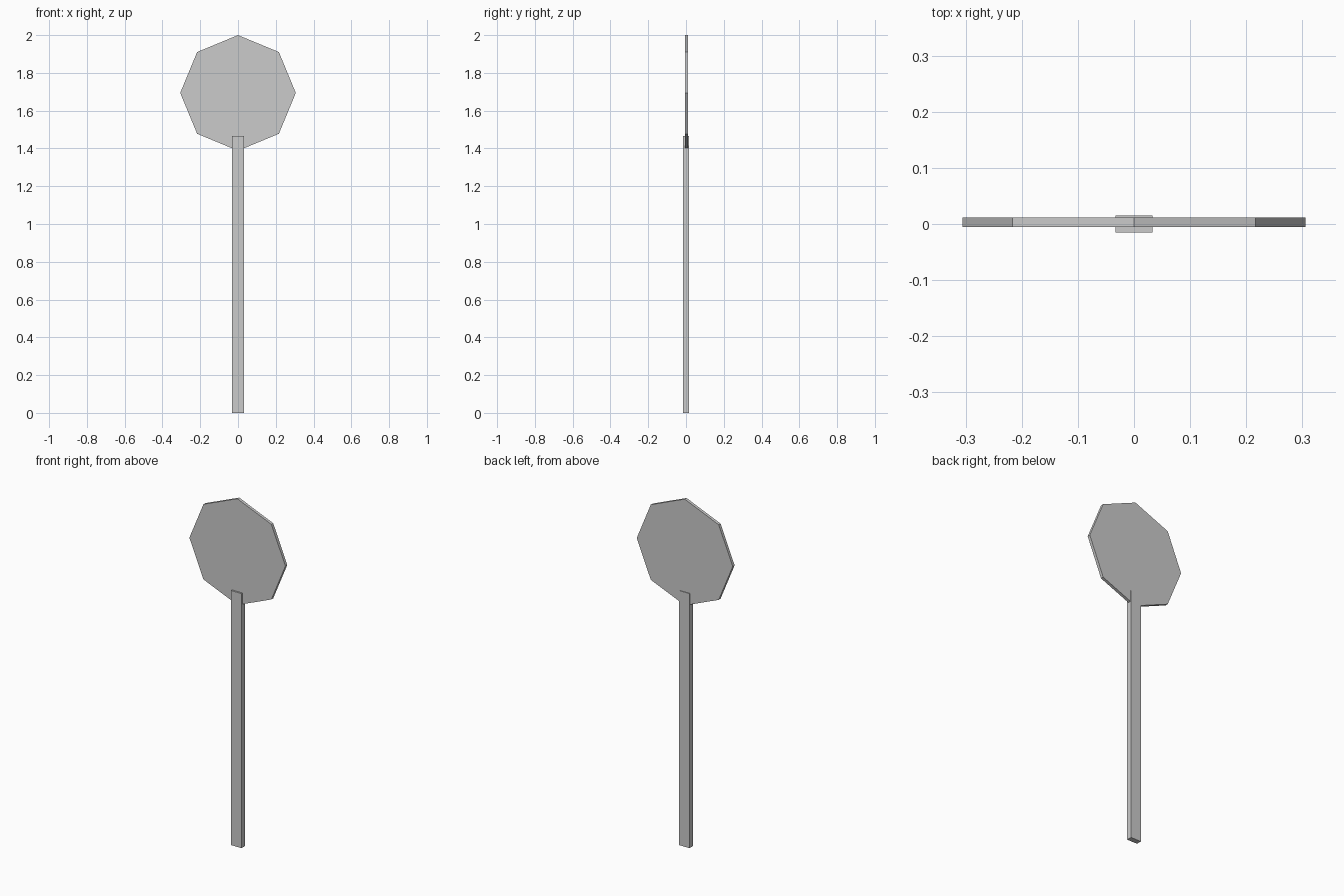
import bpy
import bmesh
import math
from mathutils import Matrix

if "Cube" in bpy.data.objects:
    bpy.data.objects.remove(bpy.data.objects["Cube"])


def make_object(name, bm):
    bmesh.ops.recalc_face_normals(bm, faces=bm.faces)
    mesh = bpy.data.meshes.new(name)
    bm.to_mesh(mesh)
    bm.free()
    obj = bpy.data.objects.new(name, mesh)
    bpy.context.collection.objects.link(obj)
    return obj


# Flat rectangular post, overlapping the lower part of the plate
POST_TOP = 1.466
bm = bmesh.new()
bmesh.ops.create_cube(bm, size=1.0, matrix=Matrix.Translation((0, 0, POST_TOP / 2))
                      @ Matrix.Diagonal((0.066, 0.0306, POST_TOP, 1)))
make_object("post", bm)

# Octagonal sign plate with a corner pointing up, set inside the post depth
RADIUS = 0.306
bm = bmesh.new()
bmesh.ops.create_cone(bm, cap_ends=True, segments=8, radius1=RADIUS, radius2=RADIUS,
                      depth=0.017,
                      matrix=Matrix.Translation((0, 0.003, 2 - RADIUS))
                      @ Matrix.Rotation(math.pi / 2, 4, 'X'))
make_object("sign_plate", bm)
